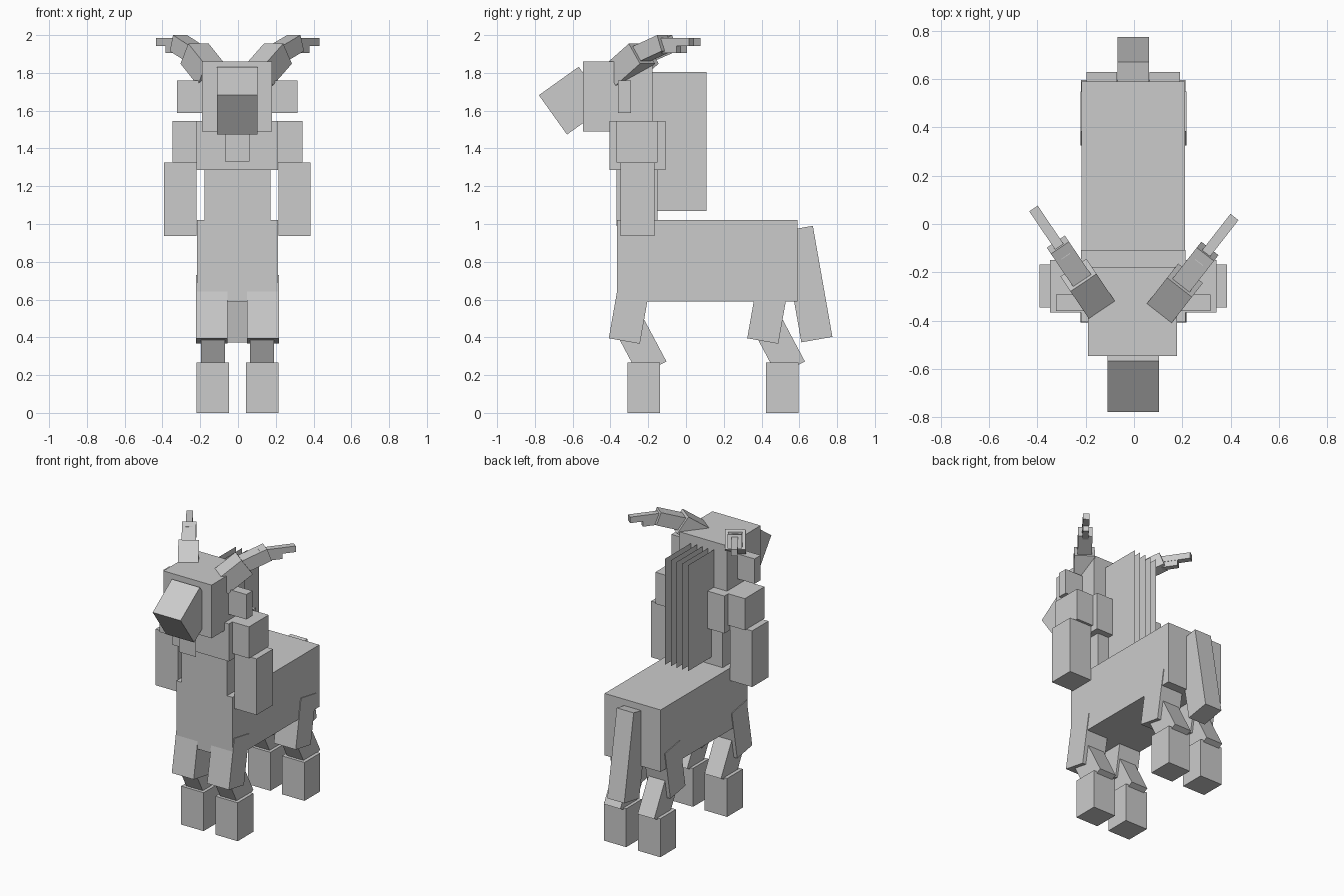
import bpy, math
from mathutils import Matrix, Vector

cube = bpy.data.objects.get("Cube")
if cube:
    bpy.data.objects.remove(cube, do_unlink=True)

# One plain grey for every part
grey = bpy.data.materials.new("plain_grey")
grey.use_nodes = True
GREY = (0.6, 0.6, 0.6, 1.0)
grey.diffuse_color = GREY
grey.node_tree.nodes["Principled BSDF"].inputs["Base Color"].default_value = GREY

CX = -0.003  # middle line of the body


def add_mesh(name, verts, faces):
    mesh = bpy.data.meshes.new(name)
    mesh.from_pydata(verts, [], faces)
    mesh.materials.append(grey)
    obj = bpy.data.objects.new(name, mesh)
    bpy.context.collection.objects.link(obj)
    return obj


def box(name, center, size, rot=None):
    """Box with a centre, a size and an optional rotation matrix."""
    rot = rot or Matrix.Identity(3)
    verts = [Vector(center) + rot @ Vector((sx * size[0] / 2, sy * size[1] / 2, sz * size[2] / 2))
             for sx in (-1, 1) for sy in (-1, 1) for sz in (-1, 1)]
    faces = [(0, 1, 3, 2), (4, 6, 7, 5), (0, 4, 5, 1), (2, 3, 7, 6), (0, 2, 6, 4), (1, 5, 7, 3)]
    return add_mesh(name, verts, faces)


def span(name, x, y, z):
    """Upright box from its limits on each axis."""
    lim = (x, y, z)
    return box(name, [(a + b) / 2 for a, b in lim], [b - a for a, b in lim])


def tilt(deg):
    return Matrix.Rotation(math.radians(deg), 3, 'X')


# Body, torso and head
span("barrel", (CX - 0.215, CX + 0.215), (-0.365, 0.59), (0.59, 1.02))
span("torso", (CX - 0.174, CX + 0.174), (-0.367, -0.15), (0.99, 1.32))
span("chest", (CX - 0.216, CX + 0.216), (-0.405, -0.108), (1.285, 1.545))
span("head", (-0.191, 0.179), (-0.546, -0.177), (1.49, 1.86))
box("snout", (CX, -0.599, 1.653), (0.215, 0.259, 0.256), tilt(35.5))
box("tail", (CX, 0.641, 0.682), (0.13, 0.167, 0.597), tilt(10))

# Beard: flat sheet under the chin
add_mesh("beard", [(CX + x, -0.549, z) for x, z in
                   ((-0.065, 1.33), (0.065, 1.33), (0.065, 1.5), (-0.065, 1.5))], [(0, 1, 2, 3)])

# Mane: parallel flat sheets down the back
for i in range(5):
    x = CX + (i - 2) * 0.0435
    add_mesh(f"mane_sheet_{i + 1}", [(x, -0.18, 1.07), (x, 0.108, 1.07),
                                     (x, 0.108, 1.806), (x, -0.18, 1.806)], [(0, 1, 2, 3)])

# Paired parts
for side, s in (("left", 1), ("right", -1)):
    def across(a, b):
        return tuple(sorted((CX + s * a, CX + s * b)))

    span(f"{side}_ear", across(0.16, 0.319), (-0.36, -0.292), (1.587, 1.76))
    span(f"{side}_shoulder", across(0.13, 0.344), (-0.367, -0.15), (1.326, 1.545))
    span(f"{side}_arm", across(0.217, 0.388), (-0.346, -0.167), (0.936, 1.326))

    # Legs: the hind pair repeats the front pair further back
    for pair, dy in (("front", 0.0), ("hind", 0.733)):
        x = CX + s * 0.1355
        box(f"{side}_{pair}_thigh", (x, -0.297 + dy, 0.548), (0.168, 0.167, 0.34), tilt(-10))
        box(f"{side}_{pair}_shin", (CX + s * 0.13, -0.235 + dy, 0.344), (0.127, 0.165, 0.25), tilt(28))
        span(f"{side}_{pair}_hoof", across(0.045, 0.217), (-0.309 + dy, -0.137 + dy), (0, 0.267))

# Horns: boxes laid along an outward line, each given by the upper end point
# (distance from the tip, height), slope, length and thickness
HORN = (("base", -0.37, 1.955, 35, 0.20, 0.13),
        ("middle", -0.196, 2.0, 20, 0.21, 0.09),
        ("tip", 0.0, 1.985, 0, 0.24, 0.042),
        ("tip_step", -0.085, 1.944, 0, 0.13, 0.038))
for side, tip, yaw in (("left", (0.416, 0.029), 52), ("right", (-0.416, 0.064), 124)):
    turn = Matrix.Rotation(math.radians(yaw), 3, 'Z')
    for part, u, z, slope, length, thick in HORN:
        pitch = Matrix.Rotation(math.radians(-slope), 3, 'Y')
        mid = Vector((u, 0, z)) + pitch @ Vector((-length / 2, 0, -thick / 2))
        box(f"{side}_horn_{part}", turn @ mid + Vector((*tip, 0)),
            (length, thick, thick), turn @ pitch)
